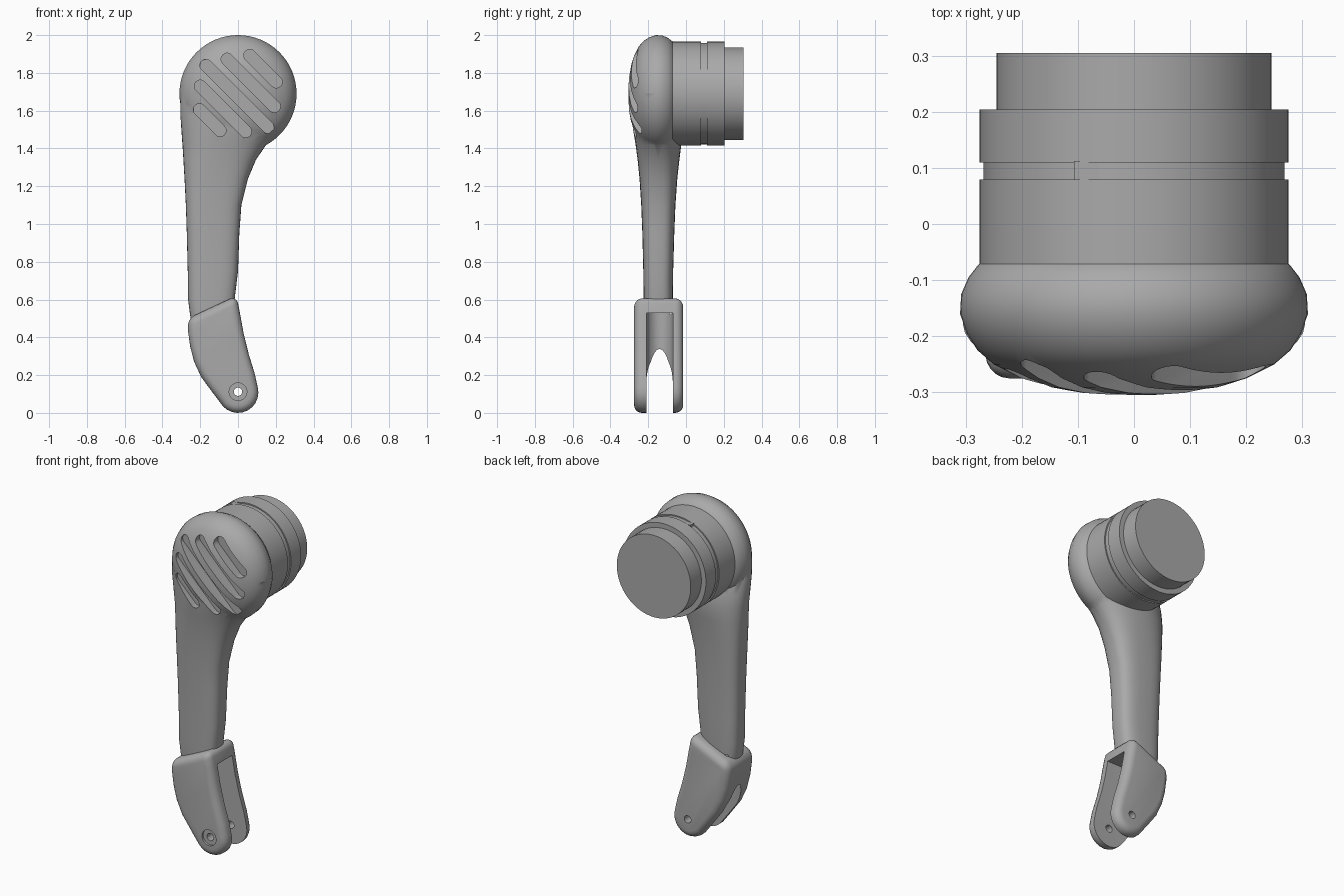
import bpy, bmesh
from math import cos, sin, pi, radians
from mathutils import Vector

cube = bpy.data.objects.get("Cube")
if cube:
    bpy.data.objects.remove(cube, do_unlink=True)

grey = bpy.data.materials.new("mid grey")
grey.use_nodes = True
grey.diffuse_color = (0.4, 0.4, 0.4, 1)
grey.node_tree.nodes["Principled BSDF"].inputs["Base Color"].default_value = (0.4, 0.4, 0.4, 1)

AXIS_Z = 1.69   # height of the head axis
MID_Y = -0.145  # middle of the handle depth


def loft(name, rings):
    """Closed skin through rings of equal point count, capped at both ends."""
    bm = bmesh.new()
    loops = [[bm.verts.new(p) for p in ring] for ring in rings]
    n = len(loops[0])
    for a, b in zip(loops, loops[1:]):
        for i in range(n):
            j = (i + 1) % n
            bm.faces.new((a[i], a[j], b[j], b[i]))
    bm.faces.new(loops[0])
    bm.faces.new(loops[-1])
    bmesh.ops.recalc_face_normals(bm, faces=bm.faces)
    mesh = bpy.data.meshes.new(name)
    bm.to_mesh(mesh)
    bm.free()
    mesh.materials.append(grey)
    obj = bpy.data.objects.new(name, mesh)
    bpy.context.collection.objects.link(obj)
    return obj


def revolve_y(name, profile, x=0, z=AXIS_Z, n=64):
    return loft(name, [[(x + r * cos(2 * pi * i / n), y, z + r * sin(2 * pi * i / n))
                        for i in range(n)] for y, r in profile])


def extrude_y(name, outline, y0, y1):
    return loft(name, [[(x, y, z) for x, z in outline] for y in (y0, y1)])


def arc(cx, cy, r, start, end, n=10):
    return [(cx + r * cos(radians(start + (end - start) * i / n)),
             cy + r * sin(radians(start + (end - start) * i / n))) for i in range(n + 1)]


def apply_modifiers(obj):
    graph = bpy.context.evaluated_depsgraph_get()
    mesh = bpy.data.meshes.new_from_object(obj.evaluated_get(graph))
    obj.modifiers.clear()
    obj.data = mesh


def combine(obj, other, operation):
    mod = obj.modifiers.new(operation.title(), 'BOOLEAN')
    mod.operation, mod.solver, mod.object = operation, 'EXACT', other
    apply_modifiers(obj)
    bpy.data.objects.remove(other, do_unlink=True)


def smooth(obj, angle):
    bpy.ops.object.select_all(action='DESELECT')
    obj.select_set(True)
    bpy.context.view_layer.objects.active = obj
    bpy.ops.object.shade_smooth_by_angle(angle=radians(angle))


# Domed head
body = revolve_y("handle_body", [
    (-0.305, 0.03), (-0.301, 0.09), (-0.291, 0.15), (-0.275, 0.2), (-0.25, 0.25),
    (-0.225, 0.279), (-0.195, 0.298), (-0.16, 0.31), (-0.125, 0.308),
    (-0.095, 0.295), (-0.072, 0.277), (-0.06, 0.25)])

# Tapering arm: height, left edge, right edge, front, back, squareness
sections = [
    (1.69, -0.305, 0.305, -0.285, -0.07, 2), (1.58, -0.305, 0.28, -0.285, -0.05, 2.1),
    (1.5, -0.3, 0.225, -0.28, -0.03, 2.2), (1.42, -0.294, 0.15, -0.267, -0.025, 2.3),
    (1.34, -0.289, 0.095, -0.256, -0.035, 2.5), (1.24, -0.283, 0.053, -0.246, -0.046, 2.8),
    (1.1, -0.276, 0.018, -0.237, -0.056, 3), (0.95, -0.271, 0.007, -0.231, -0.062, 3),
    (0.75, -0.266, 0, -0.226, -0.068, 3), (0.6, -0.264, -0.018, -0.224, -0.07, 3),
    (0.49, -0.25, -0.03, -0.22, -0.075, 3)]


def section(z, x0, x1, y0, y1, power, n=40):
    def wave(v):
        return abs(v) ** (2 / power) * (1 if v > 0 else -1)
    return [((x0 + x1) / 2 + (x1 - x0) / 2 * wave(cos(2 * pi * i / n)),
             (y0 + y1) / 2 + (y1 - y0) / 2 * wave(sin(2 * pi * i / n)), z) for i in range(n)]


arm = loft("arm", [section(*s) for s in sections])

# Thick rounded fork block
outline = [(-0.266, 0.5), (-0.264, 0.43), (-0.253, 0.35), (-0.232, 0.27), (-0.195, 0.19),
           (-0.14, 0.115)] + arc(0, 0.108, 0.108, 222, 375) + [
           (0.088, 0.21), (0.057, 0.31), (0.03, 0.42), (0.01, 0.53), (-0.008, 0.62)]
fork = extrude_y("fork", outline, -0.275, -0.015)
bevel = fork.modifiers.new("Rounding", 'BEVEL')
bevel.width, bevel.segments, bevel.angle_limit = 0.042, 5, radians(50)
apply_modifiers(fork)

combine(body, arm, 'UNION')
combine(body, fork, 'UNION')

# Round-backed slot between the two prongs
slot = arc(-0.18, MID_Y + 0.005, 0.07, 90, 270, 16) + [(0.3, -0.21), (0.3, -0.07)]
combine(body, loft("slot", [[(x, y, z) for x, y in slot] for z in (-0.1, 0.53)]), 'DIFFERENCE')

# Pin hole with a shallow counterbore at the front
combine(body, revolve_y("pin_hole", [(-0.4, 0.022), (0.1, 0.022)], 0, 0.112, 24), 'DIFFERENCE')
combine(body, revolve_y("counterbore", [(-0.4, 0.047), (-0.262, 0.047)], 0, 0.112, 32), 'DIFFERENCE')

# Diagonal grille slots: offset across, start and end along the diagonal
along, across = Vector((1, -1)) / 2, Vector((1, 1)) / 2
for offset, start, end in [(-0.29, -0.12, 0.1), (-0.16, -0.24, 0.24), (-0.02, -0.32, 0.34),
                           (0.125, -0.24, 0.26), (0.265, -0.14, 0.14)]:
    a, b = (across * offset + along * t + Vector((0, AXIS_Z)) for t in (start, end))
    stadium = arc(a.x, a.y, 0.032, 45, 225) + arc(b.x, b.y, 0.032, 225, 405)
    combine(body, extrude_y("grille_slot", stadium, -0.4, -0.235), 'DIFFERENCE')
smooth(body, 35)

# Stepped socket barrel behind the head
barrel = revolve_y("socket_barrel", [
    (-0.14, 0.275), (0.079, 0.275), (0.079, 0.268), (0.11, 0.268), (0.11, 0.275),
    (0.204, 0.275), (0.204, 0.245), (0.305, 0.245)])
smooth(barrel, 35)

# Small keys in the barrel groove, top and bottom
for name, side in (("upper_key", 1), ("lower_key", -1)):
    z = AXIS_Z + side * 0.25
    loft(name, [[(x, y, z + h) for x, y in
                 ((-0.107, 0.078), (-0.062, 0.078), (-0.062, 0.112), (-0.107, 0.112))]
                for h in (-0.01, 0.01)])
